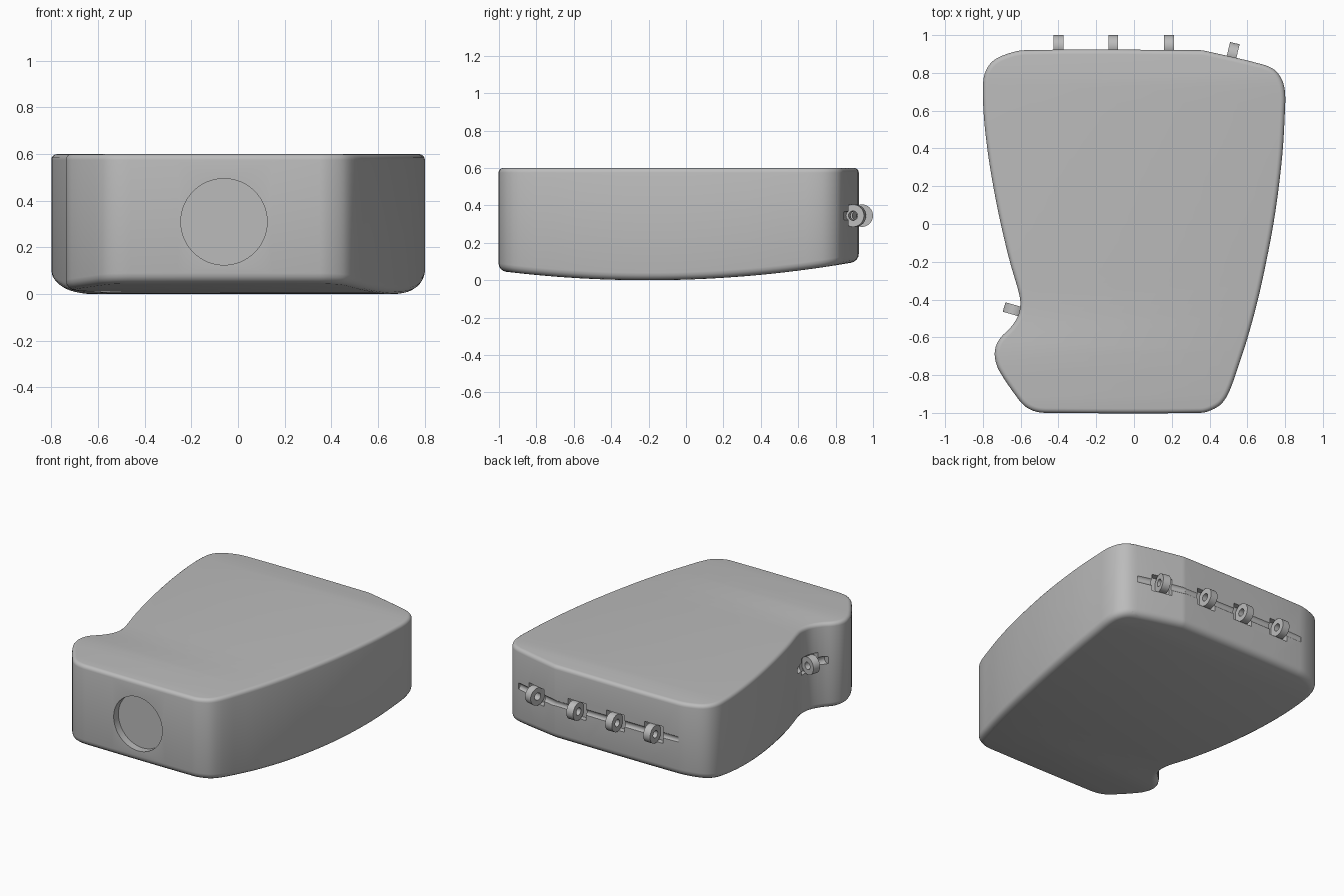
import bpy, bmesh, math
from mathutils import Vector, Matrix

if "Cube" in bpy.data.objects:
    bpy.data.objects.remove(bpy.data.objects["Cube"])

grey = bpy.data.materials.new("plain grey")
grey.diffuse_color = (0.5, 0.5, 0.5, 1)
grey.use_nodes = True
grey.node_tree.nodes["Principled BSDF"].inputs["Base Color"].default_value = grey.diffuse_color


def make_object(name, bm):
    bmesh.ops.recalc_face_normals(bm, faces=bm.faces)
    me = bpy.data.meshes.new(name)
    bm.to_mesh(me)
    bm.free()
    me.materials.append(grey)
    ob = bpy.data.objects.new(name, me)
    bpy.context.collection.objects.link(ob)
    return ob


def activate(ob):
    bpy.ops.object.select_all(action='DESELECT')
    ob.select_set(True)
    bpy.context.view_layer.objects.active = ob


def smooth_loop(pts, steps=4):
    """Closed smooth curve through the points; long runs stay straight."""
    p = [Vector(q) for q in pts]
    n = len(p)
    tan = [(p[(i + 1) % n] - p[i - 1]).normalized() for i in range(n)]
    out = []
    for i in range(n):
        j = (i + 1) % n
        a, b = p[i], p[j]
        L = (b - a).length
        for k in range(steps):
            s = k / steps
            out.append(a * (2*s**3 - 3*s*s + 1) + tan[i] * L * (s**3 - 2*s*s + s)
                       + b * (3*s*s - 2*s**3) + tan[j] * L * (s**3 - s*s))
    return out


# Outline from above, counter-clockwise from the front left
outline = smooth_loop([
    (-0.46, -1.0), (0.35, -1.0), (0.41, -0.985), (0.465, -0.95), (0.505, -0.885),
    (0.55, -0.76), (0.602, -0.6), (0.656, -0.4), (0.70, -0.2), (0.738, 0.0), (0.767, 0.2),
    (0.788, 0.4), (0.799, 0.6), (0.80, 0.69), (0.785, 0.76), (0.745, 0.815), (0.68, 0.845),
    (0.38, 0.916), (0.35, 0.92), (-0.58, 0.92), (-0.70, 0.89), (-0.76, 0.85), (-0.792, 0.79),
    (-0.80, 0.71), (-0.794, 0.56), (-0.774, 0.38), (-0.745, 0.2), (-0.705, 0.0),
    (-0.657, -0.2), (-0.608, -0.37), (-0.602, -0.43), (-0.615, -0.49), (-0.655, -0.55),
    (-0.705, -0.60), (-0.732, -0.65), (-0.736, -0.71), (-0.712, -0.78),
    (-0.61, -0.93), (-0.57, -0.97), (-0.52, -0.993)])
N = len(outline)
normals = []
for i in range(N):
    d = (outline[(i + 1) % N] - outline[i - 1]).normalized()
    normals.append(Vector((d.y, -d.x)))

# Rounded edge layers: (inset, height)
layers = []
R, r, H = 0.04, 0.025, 0.6
for k in range(5):
    a = math.pi / 2 * k / 4
    layers.append((R * (1 - math.sin(a)), R * (1 - math.cos(a))))
for k in range(5):
    a = math.pi / 2 * k / 4
    layers.append((r * (1 - math.cos(a)), H - r * (1 - math.sin(a))))

# Body: stacked outlines, capped, then sliced so the underside can be bowed
bm = bmesh.new()
rings = [[bm.verts.new((*(p - n * inset), z)) for p, n in zip(outline, normals)]
         for inset, z in layers]
for lo, hi in zip(rings, rings[1:]):
    for i in range(N):
        j = (i + 1) % N
        bm.faces.new((lo[i], lo[j], hi[j], hi[i]))
bm.faces.new(rings[0][::-1])
bm.faces.new(rings[-1])
for k in range(1, 20):
    bmesh.ops.bisect_plane(bm, geom=bm.verts[:] + bm.edges[:] + bm.faces[:], dist=1e-5,
                           plane_co=(0, -1.0 + k * 0.0963, 0), plane_no=(0, 1, 0))
for v in bm.verts:
    if v.co.z < 0.3:
        v.co.z += 0.079 * (v.co.y + 0.205) ** 2
body = make_object("body", bm)


def cylinder(radius, length, matrix, sides=32):
    bm = bmesh.new()
    bmesh.ops.create_cone(bm, cap_ends=True, segments=sides, radius1=radius,
                          radius2=radius, depth=length, matrix=matrix)
    return bm


cutters = []
turn_x = Matrix.Rotation(math.pi / 2, 4, 'Y')   # cylinder axis to local x

# Round recess in the front
cutters.append(make_object("recess_cutter", cylinder(
    0.185, 0.2, Matrix.Translation((-0.06, -1.05, 0.31)) @ Matrix.Rotation(math.pi / 2, 4, 'X'), 64)))


def pin_loop(name, x, y, nx, ny, reach):
    """Ring in a pocket with a pin groove; (nx, ny) points outwards."""
    n = Vector((nx, ny, 0)).normalized()
    t = Vector((n.y, -n.x, 0))
    M = Matrix.Translation((x, y, 0.345)) @ Matrix((t, n, (0, 0, 1))).transposed().to_4x4()
    # pocket and groove
    bm = bmesh.new()
    bmesh.ops.create_cube(bm, size=1, matrix=M @ Matrix.Translation((0, 0.025, 0))
                          @ Matrix.Diagonal((0.14, 0.16, 0.116, 1)))
    cutters.append(make_object(name + "_pocket_cutter", bm))
    cutters.append(make_object(name + "_groove_cutter", cylinder(0.027, 2 * reach, M @ turn_x, 24)))
    # ring
    bm = bmesh.new()
    S = 32
    prof = [(-0.026, 0.025), (-0.026, 0.06), (0.026, 0.06), (0.026, 0.025)]
    vs = [[bm.verts.new(M @ Vector((px, pr * math.cos(2 * math.pi * i / S),
                                    pr * math.sin(2 * math.pi * i / S))))
           for px, pr in prof] for i in range(S)]
    for i in range(S):
        for k in range(4):
            a, b, l = vs[i], vs[(i + 1) % S], (k + 1) % 4
            bm.faces.new((a[k], a[l], b[l], b[k]))
    return make_object(name, bm)


parts = [body]
for i, x in enumerate((-0.40, -0.11, 0.185)):
    parts.append(pin_loop(f"back_loop_{i + 1}", x, 0.94, 0, 1, 0.187))
parts.append(pin_loop("back_corner_loop", 0.52, 0.899, 0.23, 0.97, 0.17))
parts.append(pin_loop("side_loop", -0.63, -0.456, -0.96, 0.28, 0.13))

# Cut the recess, pockets and grooves
activate(body)
for c in cutters:
    m = body.modifiers.new(c.name, 'BOOLEAN')
    m.operation, m.solver, m.object = 'DIFFERENCE', 'EXACT', c
    c.hide_render = True
    bpy.ops.object.modifier_apply(modifier=m.name)
for c in cutters:
    bpy.data.objects.remove(c, do_unlink=True)

for ob in parts:
    activate(ob)
    bpy.ops.object.shade_smooth_by_angle(angle=math.radians(30))
